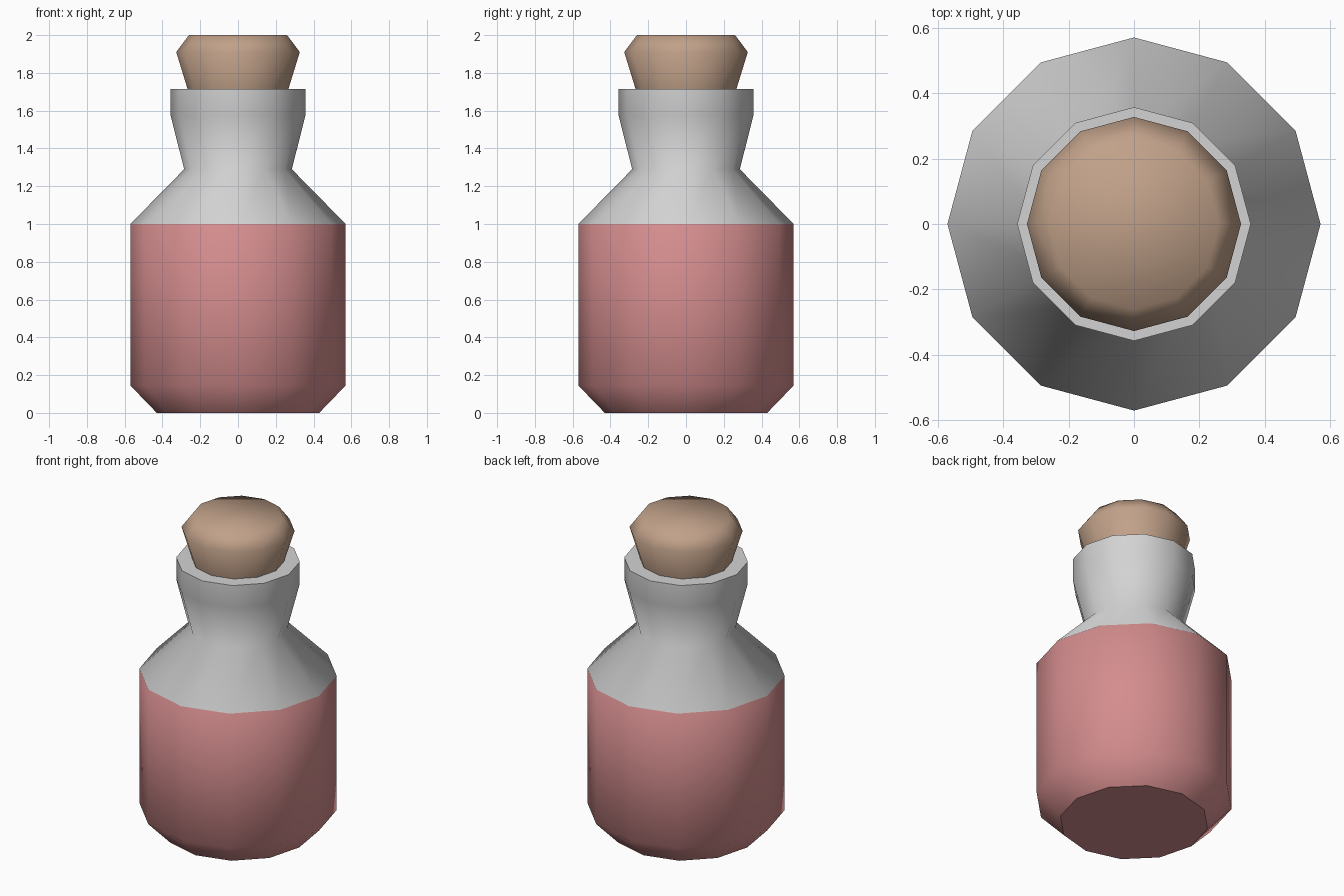
import bpy, bmesh, math

cube = bpy.data.objects.get("Cube")
if cube:
    bpy.data.objects.remove(cube, do_unlink=True)

SIDES = 12


def material(name, color):
    mat = bpy.data.materials.new(name)
    mat.use_nodes = True
    mat.diffuse_color = (*color, 1)
    mat.node_tree.nodes["Principled BSDF"].inputs["Base Color"].default_value = (*color, 1)
    return mat


def lathe(name, profile, materials, sharp_rings=(), color_rule=None):
    """Turn a (radius, height) profile into a closed smooth solid."""
    bm = bmesh.new()
    rings = []
    for r, z in profile:
        rings.append([bm.verts.new((r * math.cos(math.tau * i / SIDES),
                                    r * math.sin(math.tau * i / SIDES), z))
                      for i in range(SIDES)])
    for low, high in zip(rings, rings[1:]):
        for i in range(SIDES):
            j = (i + 1) % SIDES
            bm.faces.new((low[i], low[j], high[j], high[i]))
    bm.faces.new(rings[0][::-1])
    bm.faces.new(rings[-1])
    for face in bm.faces:
        face.smooth = True
        if color_rule:
            face.material_index = color_rule(face.calc_center_median().z)
    # Crisp edges around the chosen rings
    for k in sharp_rings:
        for i in range(SIDES):
            bm.edges.get((rings[k][i], rings[k][i - 1])).smooth = False
    mesh = bpy.data.meshes.new(name)
    bm.to_mesh(mesh)
    bm.free()
    for mat in materials:
        mesh.materials.append(mat)
    obj = bpy.data.objects.new(name, mesh)
    bpy.context.collection.objects.link(obj)
    return obj


glass = material("grey_glass", (0.65, 0.65, 0.65))
liquid = material("pink_liquid", (0.66, 0.265, 0.27))
cork = material("tan_cork", (0.53, 0.355, 0.25))

# Bottle: chamfered base, straight body, shoulder, flared neck and flat lip
lathe("bottle",
      [(0.43, 0), (0.57, 0.145), (0.57, 1.0), (0.285, 1.29),
       (0.357, 1.575), (0.357, 1.715)],
      [glass, liquid], sharp_rings=(0, -1),
      color_rule=lambda z: 1 if z < 1.0 else 0)

# Stopper: tapered plug with a bevelled top
lathe("stopper", [(0.25, 1.66), (0.327, 1.91), (0.26, 2.0)], [cork], sharp_rings=(0,))
